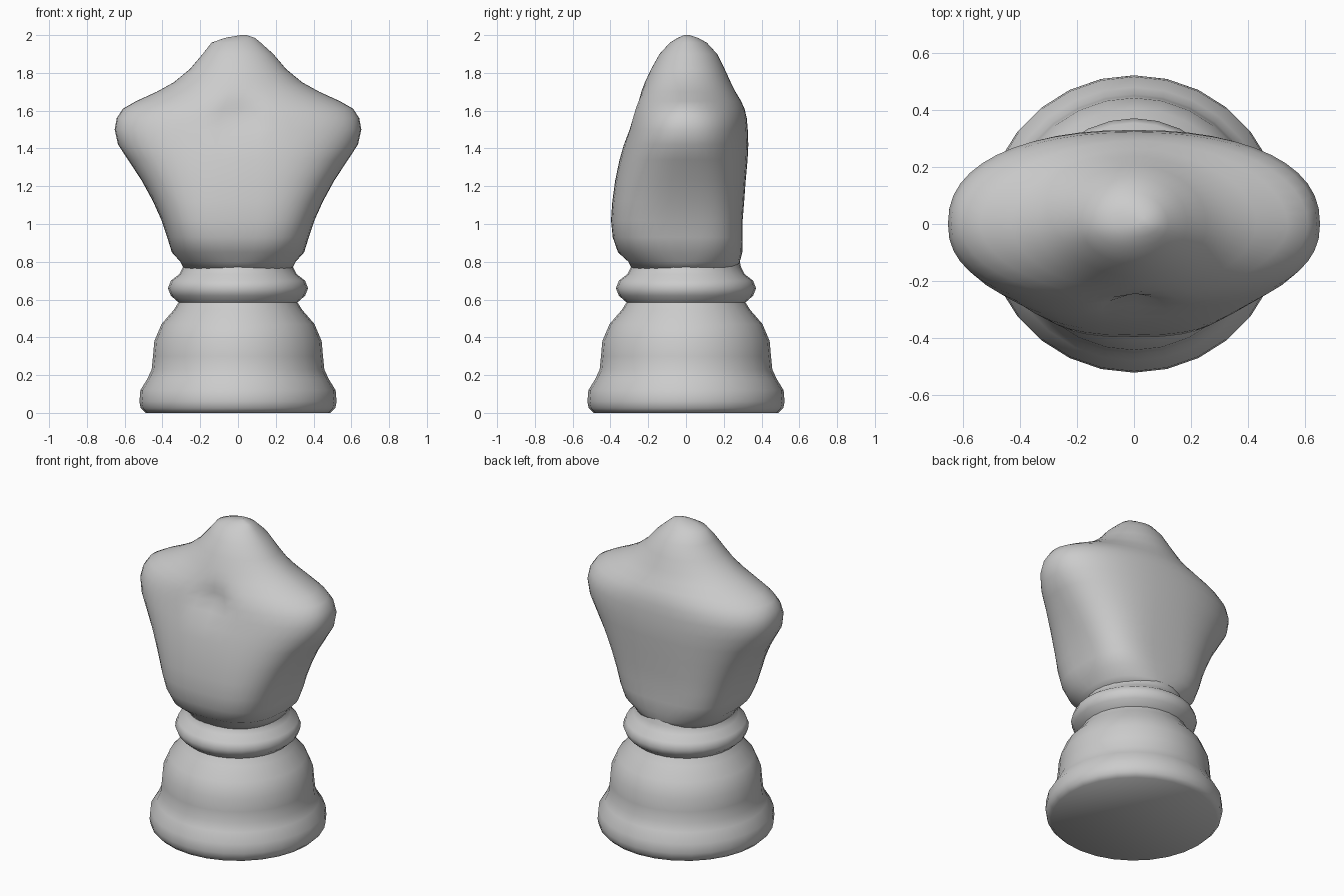
import bpy, bmesh, math

cube = bpy.data.objects.get("Cube")
if cube:
    bpy.data.objects.remove(cube, do_unlink=True)

grey = bpy.data.materials.new("stone grey")
grey.use_nodes = True
grey.diffuse_color = (0.6, 0.6, 0.6, 1)
grey.node_tree.nodes["Principled BSDF"].inputs["Base Color"].default_value = (0.6, 0.6, 0.6, 1)


def power(v, e):
    return math.copysign(abs(v) ** e, v)


def loft(name, rings, angle):
    """Skin a stack of closed rings, cap both ends and shade smooth."""
    bm = bmesh.new()
    loops = [[bm.verts.new(p) for p in ring] for ring in rings]
    n = len(loops[0])
    for a, b in zip(loops, loops[1:]):
        for i in range(n):
            j = (i + 1) % n
            bm.faces.new((a[i], a[j], b[j], b[i]))
    bm.faces.new(loops[0][::-1])
    bm.faces.new(loops[-1])
    mesh = bpy.data.meshes.new(name)
    bm.to_mesh(mesh)
    bm.free()
    mesh.materials.append(grey)
    obj = bpy.data.objects.new(name, mesh)
    bpy.context.collection.objects.link(obj)
    bpy.ops.object.select_all(action='DESELECT')
    obj.select_set(True)
    bpy.context.view_layer.objects.active = obj
    bpy.ops.object.shade_smooth_by_angle(angle=math.radians(angle))
    return obj


def section(z, half, front, back, square, cx=0.0, sides=48):
    """Squared-off oval with its own front and back depth."""
    ring = []
    for i in range(sides):
        t = 2 * math.pi * i / sides
        c, s = math.cos(t), math.sin(t)
        x = half * power(c, 2 / square)
        y = (back if s > 0 else front) * power(s, 2 / square)
        # hollow at the base of the throat
        if s < 0:
            y += 0.045 * math.exp(-(x / 0.09) ** 2 - ((z - 1.57) / 0.08) ** 2)
        ring.append((x + cx, y, z))
    return ring


# Turned pedestal with foot, bell and collar: radius, height
profile = [(0.49, 0), (0.515, 0.025), (0.522, 0.06), (0.517, 0.12), (0.48, 0.18),
           (0.457, 0.23), (0.45, 0.3), (0.443, 0.38), (0.405, 0.47), (0.34, 0.545),
           (0.315, 0.585), (0.355, 0.62), (0.371, 0.66), (0.355, 0.7),
           (0.31, 0.735), (0.292, 0.77), (0.28, 0.82)]
loft("pedestal", [section(z, r, r, r, 2, sides=28) for r, z in profile], 60)

# Torso with shoulders and neck: height, half width, front, back, squareness, shift
torso = [(0.76, 0.285, 0.285, 0.275, 2.1), (0.8, 0.305, 0.305, 0.285, 2.3),
         (0.85, 0.35, 0.36, 0.298, 2.7), (0.93, 0.375, 0.388, 0.3, 3),
         (1.02, 0.405, 0.397, 0.3, 3), (1.12, 0.45, 0.39, 0.308, 2.8),
         (1.23, 0.51, 0.375, 0.316, 2.6), (1.34, 0.582, 0.352, 0.326, 2.4),
         (1.42, 0.635, 0.33, 0.33, 2.3), (1.5, 0.653, 0.305, 0.327, 2.3),
         (1.56, 0.642, 0.29, 0.322, 2.2), (1.61, 0.61, 0.277, 0.31, 2),
         (1.65, 0.54, 0.262, 0.292, 1.9), (1.7, 0.43, 0.24, 0.262, 1.9),
         (1.75, 0.34, 0.218, 0.237, 1.9), (1.82, 0.255, 0.185, 0.205, 2),
         (1.9, 0.187, 0.14, 0.165, 2), (1.96, 0.13, 0.085, 0.11, 2, -0.01),
         (1.985, 0.08, 0.045, 0.065, 2, 0.01), (2.0, 0.015, 0.01, 0.02, 2, 0.03)]
loft("bust", [section(*row) for row in torso], 80)
